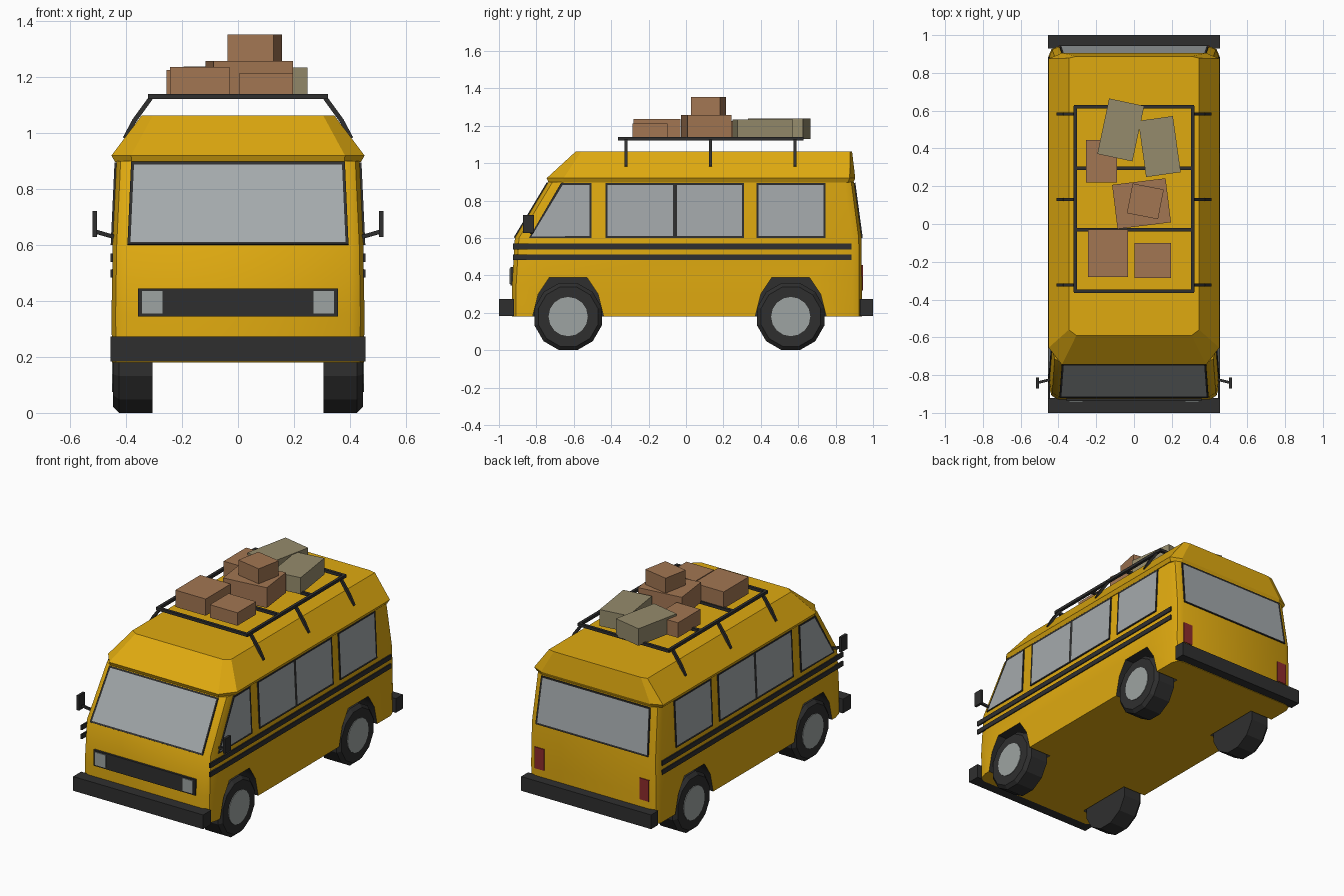
import bpy, bmesh, math
from mathutils import Vector, Matrix

if "Cube" in bpy.data.objects:
    bpy.data.objects.remove(bpy.data.objects["Cube"])


def material(name, r, g, b):
    m = bpy.data.materials.new(name)
    m.diffuse_color = (r, g, b, 1)
    m.use_nodes = True
    m.node_tree.nodes["Principled BSDF"].inputs["Base Color"].default_value = m.diffuse_color
    return m


YELLOW = material("yellow paint", 0.74, 0.40, 0.005)
DARK = material("dark rubber", 0.028, 0.028, 0.028)
GLASS = material("grey glass", 0.37, 0.40, 0.41)
METAL = material("rim metal", 0.34, 0.37, 0.36)
BROWN = material("brown cardboard", 0.36, 0.18, 0.085)
KHAKI = material("khaki canvas", 0.30, 0.26, 0.15)
RED = material("red lamp", 0.27, 0.025, 0.025)


def finish(name, bm, *mats, smooth=None):
    me = bpy.data.meshes.new(name)
    bm.to_mesh(me)
    bm.free()
    ob = bpy.data.objects.new(name, me)
    bpy.context.collection.objects.link(ob)
    for m in mats:
        me.materials.append(m)
    if smooth:
        activate(ob)
        bpy.ops.object.shade_smooth_by_angle(angle=math.radians(smooth))
    return ob


def activate(ob):
    bpy.ops.object.select_all(action='DESELECT')
    ob.select_set(True)
    bpy.context.view_layer.objects.active = ob


def box(name, lo, hi, mat, rot=0):
    lo, hi = Vector(lo), Vector(hi)
    bm = bmesh.new()
    bmesh.ops.create_cube(bm, size=1, matrix=Matrix.Translation((lo + hi) / 2)
                          @ Matrix.Rotation(math.radians(rot), 4, 'Z')
                          @ Matrix.Diagonal((*(hi - lo), 1)))
    return finish(name, bm, mat)


def bar(name, a, b, w, mat):
    a, b = Vector(a), Vector(b)
    d = b - a
    bm = bmesh.new()
    bmesh.ops.create_cube(bm, size=1, matrix=Matrix.Translation((a + b) / 2)
                          @ d.to_track_quat('Z', 'Y').to_matrix().to_4x4()
                          @ Matrix.Diagonal((w, w, d.length + w * 0.6, 1)))
    return finish(name, bm, mat)


def loft(rings):
    """Closed skin through rings of equal point count."""
    bm = bmesh.new()
    vs = [[bm.verts.new(p) for p in r] for r in rings]
    n = len(vs[0])
    for a, b in zip(vs, vs[1:]):
        for i in range(n):
            j = (i + 1) % n
            bm.faces.new((a[i], a[j], b[j], b[i]))
    bm.faces.new(vs[0][::-1])
    bm.faces.new(vs[-1])
    bmesh.ops.recalc_face_normals(bm, faces=bm.faces)
    return bm


def ring(z, hw, yf, yb, cx, cf, cb, n):
    """Plan outline with cut or rounded corners."""
    half = []
    for i in range(n + 1):
        t = math.pi / 2 * i / n
        half.append((hw - cx + cx * math.sin(t), yf + cf - cf * math.cos(t), z))
    for i in range(n + 1):
        t = math.pi / 2 * i / n
        half.append((hw - cx + cx * math.cos(t), yb - cb + cb * math.sin(t), z))
    return half + [(-x, y, zz) for x, y, zz in reversed(half)]


def window(name, corners, out):
    """Thin framed pane lying on a wall."""
    bm = bmesh.new()
    f = bm.faces.new([bm.verts.new(c) for c in corners])
    f.normal_update()
    if f.normal.dot(Vector(out)) < 0:
        f.normal_flip()
    push = f.normal * 0.007
    f = bmesh.ops.extrude_face_region(bm, geom=[f])
    top = [g for g in f["geom"] if isinstance(g, bmesh.types.BMFace)]
    bmesh.ops.translate(bm, vec=push, verts=top[0].verts)
    bm.normal_update()
    bmesh.ops.inset_individual(bm, faces=top, thickness=0.015, depth=-0.002)
    top[0].material_index = 1
    bmesh.ops.recalc_face_normals(bm, faces=bm.faces)
    return finish(name, bm, DARK, GLASS)


# Body shell
body = finish("body", loft([
    ring(0.18, 0.450, -0.930, 0.940, 0.05, 0.075, 0.05, 2),
    ring(0.35, 0.452, -0.930, 0.940, 0.05, 0.075, 0.05, 2),
    ring(0.60, 0.448, -0.915, 0.938, 0.05, 0.075, 0.05, 2),
    ring(0.90, 0.434, -0.735, 0.898, 0.05, 0.075, 0.05, 2)]), YELLOW, DARK)

# Wheel arch pockets
ARCH = [(-.20, .10), (-.19, .18), (-.16, .30), (-.10, .39),
        (.10, .39), (.16, .30), (.19, .18), (.20, .10)]
for wy in (-0.63, 0.56):
    for s in (-1, 1):
        bm = loft([[(s * x, wy + y, z) for y, z in ARCH] for x in (0.29, 0.55)])
        for f in bm.faces:
            f.material_index = 1
        cutter = finish("arch_cutter", bm, YELLOW, DARK)
        cutter.hide_render = True
        mod = body.modifiers.new("arch", 'BOOLEAN')
        mod.operation = 'DIFFERENCE'
        mod.solver = 'EXACT'
        mod.object = cutter
        activate(body)
        bpy.ops.object.modifier_apply(modifier=mod.name)
        bpy.data.objects.remove(cutter)
activate(body)
bpy.ops.object.shade_smooth_by_angle(angle=math.radians(35))

# Raised roof with overhanging lip
finish("roof", loft([
    ring(0.897, 0.440, -0.735, 0.895, 0.06, 0.08, 0.03, 1),
    ring(0.920, 0.452, -0.745, 0.905, 0.07, 0.09, 0.03, 1),
    ring(1.062, 0.345, -0.590, 0.888, 0.04, 0.03, 0.01, 1)]), YELLOW)

# Windscreen and rear window
window("windscreen", [(-.395, -.915, .60), (.395, -.915, .60),
                      (.382, -.738, .895), (-.382, -.738, .895)], (0, -1, 0))
window("rear_window", [(-.395, .938, .60), (.395, .938, .60),
                       (.382, .8985, .895), (-.382, .8985, .895)], (0, 1, 0))

# Nose panel with headlights
box("grille", (-.357, -.938, .345), (.357, -.91, .445), DARK)

for s in (-1, 1):
    side = "right" if s > 0 else "left"

    def sbox(name, x0, x1, y0, y1, z0, z1, mat):
        xs = sorted((s * x0, s * x1))
        return box(f"{side}_{name}", (xs[0], y0, z0), (xs[1], y1, z1), mat)

    sbox("headlight", .27, .343, -.943, -.92, .355, .436, METAL)
    sbox("tail_light", .335, .40, .92, .945, .32, .455, RED)
    # Twin side stripes
    for z in (.483, .540):
        sbox("stripe", .446, .456, -.925, .885, z, z + .03, DARK)
    # Side windows: bottom front, top front, rear edge
    for yb, yt, ye in ((-.84, -.668, -.505), (-.43, -.43, -.06),
                       (-.06, -.06, .31), (.377, .377, .745)):
        window(f"{side}_window", [(s * .448, yb, .60), (s * .448, ye, .60),
                                  (s * .4342, ye, .895), (s * .4342, yt, .895)],
               (s, 0, 0))
    # Door mirrors
    bar(f"{side}_mirror_arm", (s * .43, -.82, .655 - .03), (s * .51, -.84, .648),
        .014, DARK)
    sbox("mirror", .504, .520, -.872, -.812, .628, .722, DARK)
    # Wheels
    for wy in (-0.63, 0.56):
        rings = []
        for x, r in ((.305, .186), (.425, .186), (.446, .165)):
            rings.append([(s * x, wy + r * math.cos((i + .5) * math.pi / 6),
                           .18 + r * math.sin((i + .5) * math.pi / 6))
                          for i in range(12)])
        finish(f"{side}_tyre", loft(rings), DARK)
        finish(f"{side}_rim", loft([
            [(s * x, wy + .105 * math.cos(i * math.pi / 8),
              .18 + .105 * math.sin(i * math.pi / 8)) for i in range(16)]
            for x in (.43, .450)]), METAL)
    # Roof rack rail and bent legs
    bar(f"{side}_rack_rail", (s * .312, -.355, 1.13), (s * .312, .62, 1.13), .018, DARK)
    for y in (-.322, .13, .583):
        pts = [(.312, 1.125), (.37, 1.045), (.402, .985)]
        for a, b in zip(pts, pts[1:]):
            bar(f"{side}_rack_leg", (s * a[0], y, a[1]), (s * b[0], y, b[1]), .016, DARK)

# Rack crossbars
for y in (-.355, -.03, .295, .62):
    bar("rack_crossbar", (-.312, y, 1.13), (.312, y, 1.13), .018, DARK)

# Bumpers
box("front_bumper", (-.456, -1, .183), (.456, -.92, .273), DARK)
box("rear_bumper", (-.456, .93, .183), (.456, 1, .273), DARK)

# Luggage: centre x, y, size x, y, bottom, top, turn, material
for x, y, w, d, z0, z1, rot, mat in (
        (-.137, -.155, .213, .25, 1.13, 1.236, 0, BROWN),
        (.10, -.193, .193, .187, 1.13, 1.212, 0, BROWN),
        (.04, .108, .285, .235, 1.13, 1.258, 7, BROWN),
        (.06, .12, .168, .16, 1.258, 1.353, -11, BROWN),
        (-.172, .333, .166, .225, 1.13, 1.225, 0, BROWN),
        (-.07, .498, .19, .30, 1.13, 1.238, -12, KHAKI),
        (.135, .41, .185, .30, 1.13, 1.234, 8, KHAKI)):
    box("suitcase" if mat is KHAKI else "carton",
        (x - w / 2, y - d / 2, z0), (x + w / 2, y + d / 2, z1), mat, rot)
